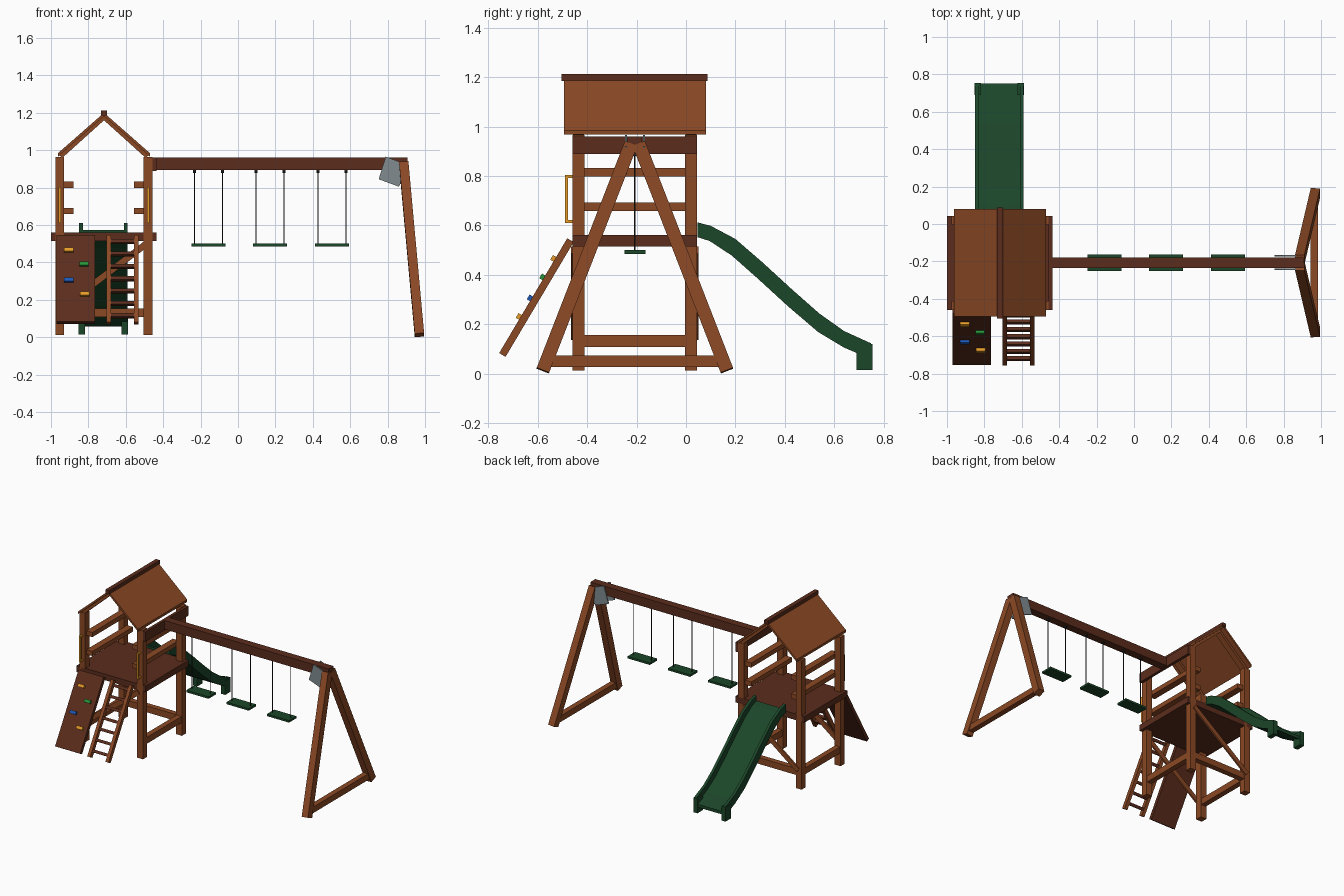
import bpy, bmesh
from mathutils import Vector, Matrix

if "Cube" in bpy.data.objects:
    bpy.data.objects.remove(bpy.data.objects["Cube"])


def material(name, rgb):
    m = bpy.data.materials.new(name)
    m.diffuse_color = (*rgb, 1)
    m.use_nodes = True
    m.node_tree.nodes["Principled BSDF"].inputs["Base Color"].default_value = m.diffuse_color
    return m


WOOD = material("warm_wood", (0.26, 0.066, 0.018))
DARK = material("dark_wood", (0.105, 0.026, 0.012))
GREEN = material("green_plastic", (0.011, 0.061, 0.022))
YELLOW = material("yellow_plastic", (0.79, 0.33, 0.02))
HOLD_GREEN = material("bright_green", (0.02, 0.3, 0.04))
BLUE = material("blue_plastic", (0.013, 0.1, 0.5))
STEEL = material("steel", (0.22, 0.26, 0.28))
ROPE = material("dark_rope", (0.02, 0.02, 0.02))


def finish(name, bm, mat):
    bmesh.ops.recalc_face_normals(bm, faces=bm.faces)
    me = bpy.data.meshes.new(name)
    bm.to_mesh(me)
    bm.free()
    me.materials.append(mat)
    ob = bpy.data.objects.new(name, me)
    bpy.context.collection.objects.link(ob)
    return ob


def box(name, x, y, z, mat):
    """Box from (min, max) pairs."""
    bm = bmesh.new()
    size = [b - a for a, b in (x, y, z)]
    mid = [(a + b) / 2 for a, b in (x, y, z)]
    bmesh.ops.create_cube(bm, size=1, matrix=Matrix.Translation(mid) @ Matrix.Diagonal((*size, 1)))
    return finish(name, bm, mat)


def beam(name, p, q, w, t, mat, side=(1, 0, 0)):
    """Square-cut board from p to q, w wide along side, t thick across."""
    p, q = Vector(p), Vector(q)
    d = (q - p).normalized()
    s = Vector(side)
    s = (s - d * s.dot(d)).normalized()
    n = d.cross(s)
    rot = Matrix((s, n, d)).transposed().to_4x4()
    bm = bmesh.new()
    bmesh.ops.create_cube(bm, size=1, matrix=Matrix.Translation((p + q) / 2) @ rot
                          @ Matrix.Diagonal((w, t, (q - p).length, 1)))
    return finish(name, bm, mat)


def rod(name, p, q, r, mat, sides=8):
    p, q = Vector(p), Vector(q)
    rot = (q - p).to_track_quat('Z', 'Y').to_matrix().to_4x4()
    bm = bmesh.new()
    bmesh.ops.create_cone(bm, cap_ends=True, segments=sides, radius1=r, radius2=r,
                          depth=(q - p).length, matrix=Matrix.Translation((p + q) / 2) @ rot)
    return finish(name, bm, mat)


def strip(name, upper, lower, a0, a1, mat, axis='x'):
    """Extruded band between two profiles, along x (profile y,z) or y (profile x,z)."""
    bm = bmesh.new()

    def vert(c, a):
        return bm.verts.new((a, c[0], c[1]) if axis == 'x' else (c[0], a, c[1]))
    rings = [[vert(u, a0), vert(u, a1), vert(l, a1), vert(l, a0)] for u, l in zip(upper, lower)]
    for r, s in zip(rings, rings[1:]):
        for i in range(4):
            j = (i + 1) % 4
            bm.faces.new((r[i], r[j], s[j], s[i]))
    bm.faces.new(rings[0])
    bm.faces.new(rings[-1])
    return finish(name, bm, mat)


# Tower posts, deck and the swing support board
XL, XR, YF, YB = -0.953, -0.48, -0.435, 0.02
MID = (XL + XR) / 2
for x in (XL, XR):
    for y in (YF, YB):
        box("tower_post", (x - .024, x + .024), (y - .024, y + .024), (.013, .965), WOOD)
box("deck", (-1.0, -.435), (-.459, .044), (.515, .56), DARK)
box("swing_support_board", (-.456, -.435), (-.459, .044), (.89, .96), DARK)

# Guard rails inside the posts, lower rails between the posts
for x in (-.905, -.53):
    for z in (.675, .815):
        box("guard_rail", (x - .025, x + .025), (-.445, .03), (z - .017, z + .017), WOOD)
for x in (XL, XR):
    box("lower_side_rail", (x - .02, x + .02), (YF, YB), (.108, .155), WOOD)
box("lower_back_rail", (XL, XR), (YB - .02, YB + .02), (.108, .155), WOOD)

# Diagonal braces on front and back faces
for y in (YF - .025, YB + .025):
    beam("diagonal_brace", (-.95, y, .15), (-.49, y, .5), .012, .035, WOOD, (0, 1, 0))

# Gable roof: panels, eave boards, rafters and ridge cap
for s in (-1, 1):
    strip("roof_panel", [(MID, 1.2), (MID + s * .245, .985)], [(MID, 1.182), (MID + s * .245, .967)],
          -.495, .08, WOOD, 'y')
    for y in (YF, YB):
        strip("rafter", [(MID, 1.184), (MID + s * .24, .972)], [(MID, 1.16), (MID + s * .222, .96)],
              y - .022, y + .022, WOOD, 'y')
box("ridge_cap", (MID - .016, MID + .016), (-.505, .088), (1.185, 1.212), DARK)

# Yellow grab handles on the front posts
for x in (XL, XR):
    box("handle_grip", (x - .006, x + .006), (-.49, -.478), (.61, .803), YELLOW)
    for z in (.616, .797):
        box("handle_mount", (x - .006, x + .006), (-.49, -.457), (z - .006, z + .006), YELLOW)

# Climbing wall with holds
TOP, BOT = Vector((0, -.468, .54)), Vector((0, -.742, .078))
SLOPE = (TOP - BOT).normalized()
OUT = Vector((0, -SLOPE.z, SLOPE.y))


def on_slope(x, z, out=0.0):
    k = (z - BOT.z) / (TOP.z - BOT.z)
    return BOT.lerp(TOP, k) + OUT * out + Vector((x, 0, 0))


beam("climbing_wall", on_slope(-.867, .078), on_slope(-.867, .54), .205, .026, DARK)
for x, z, mat in ((-.905, .455, YELLOW), (-.823, .38, HOLD_GREEN),
                  (-.905, .295, BLUE), (-.82, .22, YELLOW)):
    c = on_slope(x, z, .021)
    beam("climbing_hold", c - SLOPE * .011, c + SLOPE * .011, .05, .018, mat)

# Ladder beside the wall
for x in (-.692, -.543):
    beam("ladder_rail", on_slope(x, .075), on_slope(x, .54), .024, .03, WOOD)
for i in range(7):
    z = .115 + .066 * i
    beam("ladder_rung", on_slope(-.69, z), on_slope(-.545, z), .02, .02, DARK, SLOPE)

# Wavy slide: bed, side walls and feet
upper = [(.047, .612), (.1, .598), (.2, .545), (.31, .45), (.43, .34), (.54, .243), (.64, .172), (.75, .122)]
lower = [(.047, .552), (.095, .537), (.185, .478), (.29, .385), (.41, .275), (.535, .168), (.64, .105), (.75, .058)]
bed = [(y, z + .022) for y, z in lower]
strip("slide_bed", bed, lower, -.835, -.605, GREEN)
for x in (-.85, -.61):
    strip("slide_side", upper, lower, x, x + .02, GREEN)
for x in (-.852, -.622):
    box("slide_foot", (x, x + .034), (.69, .755), (.015, .12), GREEN)

# Swing beam
YS = -.207
box("swing_beam", (-.455, .907), (YS - .029, YS + .029), (.895, .96), DARK)

# A-frame legs, cross bar and steel brackets
for s in (-1, 1):
    beam("swing_leg", (.97, YS + s * .373, .012), (.886, YS + s * .016, .93), .05, .054, WOOD)
    y = YS + s * .036
    plate = [(.79, .966), (.915, .918), (.86, .805), (.752, .845)]
    strip("bracket_plate", plate[:2], [plate[3], plate[2]], y - .004, y + .004, STEEL, 'y')
box("leg_cross_bar", (.945, .985), (YS - .36, YS + .36), (.027, .072), WOOD)

# Three swings
for cx in (-.157, .172, .502):
    box("swing_seat", (cx - .091, cx + .091), (YS - .043, YS + .043), (.485, .5), GREEN)
    for s in (-1, 1):
        rod("swing_rope", (cx + s * .075, YS, .49), (cx + s * .075, YS, .9), .003, ROPE, 6)
        rod("swing_hook", (cx + s * .075 - .008, YS, .888), (cx + s * .075 + .008, YS, .888), .009, ROPE)
